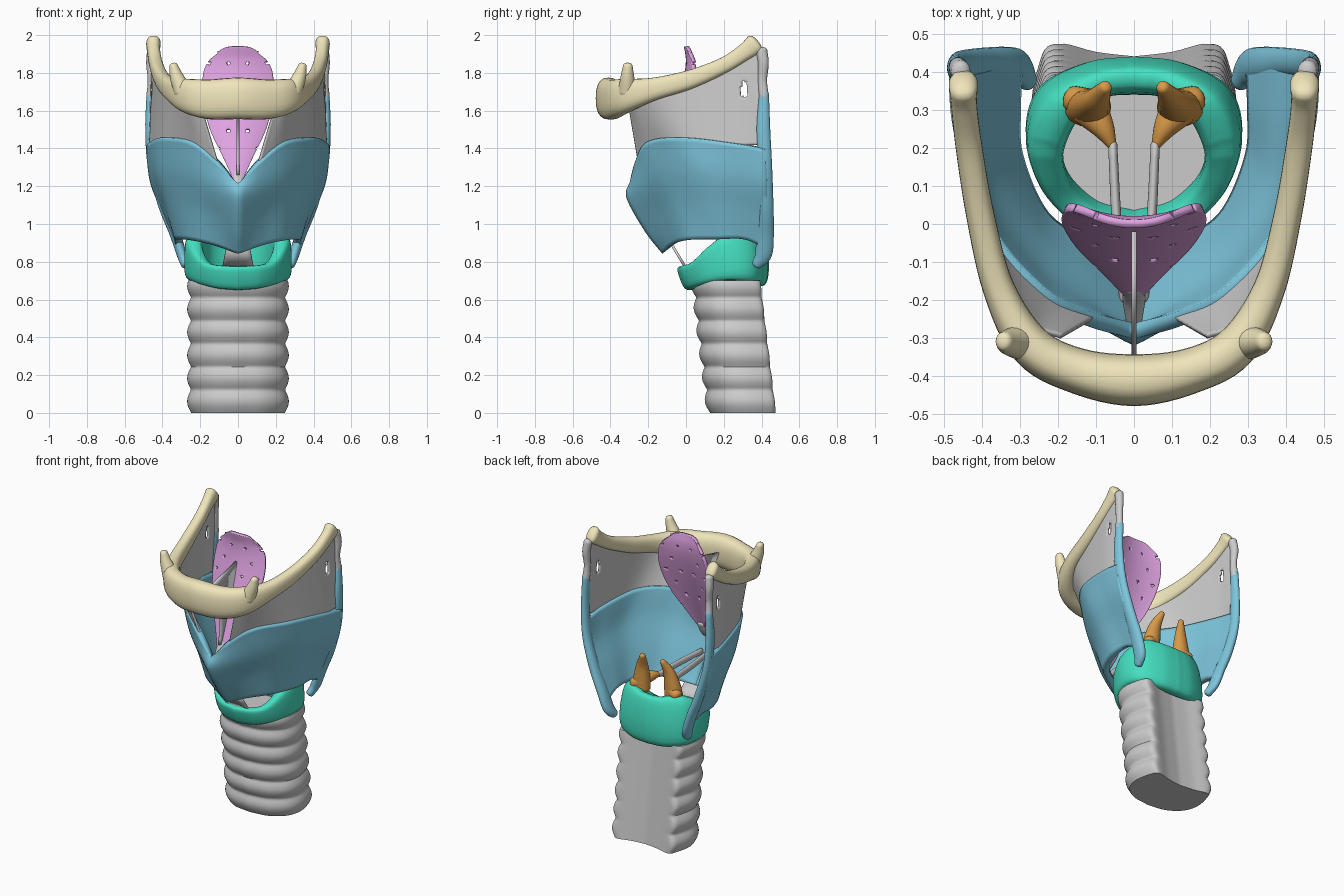
import bpy, bmesh, math
from mathutils import Vector

if "Cube" in bpy.data.objects:
    bpy.data.objects.remove(bpy.data.objects["Cube"])

COL = {"bone": (.87, .79, .5, 1), "blue": (.21, .57, .73, 1), "teal": (.06, .75, .54, 1),
       "orange": (.69, .32, .064, 1), "pink": (.75, .37, .77, 1)}
MAT = {}
for key, c in COL.items():
    MAT[key] = bpy.data.materials.new(key)
    MAT[key].diffuse_color = c


def spline(pts, n):
    """Catmull-Rom curve through points of any dimension, n samples per span."""
    p = [Vector(q) for q in pts]
    p = [p[0] * 2 - p[1]] + p + [p[-1] * 2 - p[-2]]
    out = []
    for i in range(1, len(p) - 2):
        a, b, c, d = p[i - 1:i + 3]
        for k in range(n):
            t = k / n
            out.append((b * 2 + (c - a) * t + (a * 2 - b * 5 + c * 4 - d) * t * t
                        + (b * 3 - a - c * 3 + d) * t ** 3) * .5)
    return out + [p[-2]]


def skin(name, rows, col=None, around=False, loop=False, caps=(), mirror=False, thick=0, hole=None, angle=60):
    """Quads between rows of points; optional closing, caps, mirror and thickness."""
    bm = bmesh.new()
    g = [[bm.verts.new(p[:3]) for p in r] for r in rows]
    n, m = len(g), len(g[0])
    for i in range(n if loop else n - 1):
        for j in range(m if around else m - 1):
            q = (g[i][j], g[i][(j + 1) % m], g[(i + 1) % n][(j + 1) % m], g[(i + 1) % n][j])
            if hole and hole((q[0].co + q[2].co) / 2):
                continue
            bm.faces.new(q)
    for c in caps:
        bm.faces.new(g[c])
    bmesh.ops.recalc_face_normals(bm, faces=bm.faces)
    me = bpy.data.meshes.new(name)
    bm.to_mesh(me)
    bm.free()
    ob = bpy.data.objects.new(name, me)
    bpy.context.collection.objects.link(ob)
    if col:
        me.materials.append(MAT[col])
    if mirror:
        ob.modifiers.new("mirror", 'MIRROR')
    if thick:
        s = ob.modifiers.new("thickness", 'SOLIDIFY')
        s.thickness, s.offset = thick, 0
    bpy.ops.object.select_all(action='DESELECT')
    bpy.context.view_layer.objects.active = ob
    ob.select_set(True)
    bpy.ops.object.shade_smooth_by_angle(angle=math.radians(angle))
    return ob


def sweep(name, pts, col=None, ref=(0, 0, 1), n=6, sides=20, power=1.0, **kw):
    """Elliptic tube with rounded ends; each point is x, y, z, side radius, up radius."""
    s = spline(pts, n)
    c = [Vector(p[:3]) for p in s]
    rows = []

    def ring(i, scale=1, shift=0):
        t = (c[min(i + 1, len(c) - 1)] - c[max(i - 1, 0)]).normalized()
        side = t.cross(Vector(ref)).normalized()
        up = side.cross(t)
        r = []
        for k in range(sides):
            a = 2 * math.pi * k / sides
            u, v = math.cos(a), math.sin(a)
            u, v = math.copysign(abs(u) ** power, u), math.copysign(abs(v) ** power, v)
            r.append(c[i] + t * shift + side * u * s[i][3] * scale + up * v * s[i][4] * scale)
        rows.append(r)

    ends = [math.radians(d) for d in (80, 60, 35)]
    for a in ends:
        ring(0, math.cos(a), -min(s[0][3:]) * .6 * math.sin(a))
    for i in range(len(c)):
        ring(i)
    for a in reversed(ends):
        ring(len(c) - 1, math.cos(a), min(s[-1][3:]) * .6 * math.sin(a))
    return skin(name, rows, col, around=True, caps=(0, -1), **kw)


# Trachea: D-shaped tube leaning back, ribbed by cartilage rings, flat behind
half = spline([(0, .118), (.13, .14), (.225, .21), (.258, .31), (.24, .42), (.205, .475), (.1, .452), (0, .44)], 5)
plan = half + [Vector((-p.x, p.y)) for p in half[-2:0:-1]]
rows = []
for i in range(73):
    z = .7 * i / 72
    w = abs(math.sin(math.pi * z / .122)) * .021 - .01
    row = []
    for p in plan:
        k = 1 if p.y < .4 else max(0, min(1, (abs(p.x) - .15) / .06))
        d = Vector((p.x, min(p.y - .3, .06)))
        q = p + d.normalized() * w * k
        row.append((q.x, q.y - .12 * z, z))
    rows.append(row)
skin("trachea", rows, around=True, caps=(0, -1), angle=50)

# Cricoid: signet ring, low arch in front and tall plate behind
outer = spline([(0, -.04), (.13, -.01), (.24, .09), (.288, .24), (.255, .36), (.13, .425), (0, .44)], 8)
inner = spline([(0, .025), (.1, .05), (.17, .12), (.185, .2), (.15, .285), (.08, .332), (0, .34)], 8)
prof = spline([(0, .775), (.15, .80), (.35, .88), (.6, .96), (.85, 1.01), (1, .99)], 12)
rows = []
for po, pi in zip(outer, inner):
    k = (po.y + .04) / .48
    top = min(prof, key=lambda p: abs(p.x - k)).y
    bot = .65 + .16 * k * (1 - k) + .02 * k
    row = []
    for j in range(20):
        b = 2 * math.pi * j / 20
        u = math.copysign(abs(math.cos(b)) ** .6, math.cos(b))
        v = math.copysign(abs(math.sin(b)) ** .6, math.sin(b))
        q = pi.lerp(po, (u + 1) / 2)
        x = q.x * (1 - .17 * (v + 1) * max(0, k - .5))
        y = q.y - (1 - k) * .022 * (v - .3) - .02 * k * max(0, v) * max(0, u)
        row.append((x, y, (top + bot) / 2 + v * (top - bot) / 2))
    rows.append(row)
skin("cricoid_cartilage", rows, "teal", around=True, mirror=True)

# Thyroid shield: control columns from the front midline to the back edge
cols = [[(0, -.11, .855), (0, -.2, .97), (0, -.295, 1.14), (0, -.28, 1.21)],
        [(.12, -.06, .895), (.12, -.135, 1.05), (.125, -.215, 1.2), (.115, -.25, 1.34)],
        [(.24, .02, .92), (.255, -.04, 1.1), (.27, -.115, 1.28), (.24, -.19, 1.44)],
        [(.31, .18, .925), (.35, .12, 1.1), (.395, .07, 1.28), (.385, -.02, 1.46)],
        [(.315, .31, .925), (.37, .3, 1.08), (.43, .28, 1.25), (.455, .25, 1.43)],
        [(.31, .42, .88), (.375, .43, 1.05), (.445, .43, 1.22), (.468, .42, 1.4)]]
fine = [spline(c, 8) for c in cols]
rows = [spline([c[j] for c in fine], 8) for j in range(len(fine[0]))]
skin("thyroid_cartilage", rows, "blue", mirror=True, thick=.04)
sweep("thyroid_horns", [(.462, .413, 1.69, .022, .026), (.468, .41, 1.5, .023, .036), (.452, .42, 1.3, .025, .036),
      (.395, .425, 1.1, .028, .038), (.335, .42, .95, .028, .045), (.298, .41, .84, .027, .045),
      (.278, .375, .785, .024, .028)], "blue", ref=(0, 1, 0), mirror=True)

# Hyoid: horseshoe bone with long back horns and small upright horns
arm = [(.15, -.385, 1.66, .06, .105), (.27, -.32, 1.68, .056, .09), (.355, -.17, 1.715, .042, .06),
       (.403, .02, 1.765, .037, .05), (.433, .2, 1.84, .035, .042), (.446, .31, 1.91, .034, .045),
       (.448, .365, 1.953, .038, .055)]
left = [(-p[0],) + p[1:] for p in reversed(arm)]
sweep("hyoid_bone", left + [(0, -.41, 1.665, .068, .11)] + arm, "bone", sides=24, power=.8)
sweep("hyoid_small_horns", [(.29, -.31, 1.70, .05, .05), (.325, -.31, 1.78, .036, .036), (.342, -.308, 1.84, .022, .025)],
      "bone", ref=(0, 1, 0), mirror=True)

# Epiglottis: leaf curling back at its sides, with staggered pits
leaf = spline([(1.22, -.19, .015), (1.35, -.14, .075), (1.5, -.085, .145), (1.65, -.035, .182),
               (1.78, .0, .182), (1.87, .01, .155), (1.94, .0, .1)], 16)
rows = [[(w * u / 24, y + .04 * (w / .19) * (u / 24) ** 2, z - .2 * max(0, z - 1.8) * (u / 24) ** 4)
         for u in range(-24, 25)] for z, y, w in leaf]


def pit(p):
    r = round((p.z - 1.4) / .09)
    o = .05 if r % 2 else 0
    dx = (p.x - o) - .1 * round((p.x - o) / .1)
    return p.z > 1.36 and abs(p.x) > .02 and math.hypot(dx, p.z - 1.4 - .09 * r) < .009


skin("epiglottis", rows, "pink", thick=.022, hole=pit)

# Arytenoids: pyramids with a forward and a sideways process
sweep("arytenoid_bodies", [(.122, .305, .985, .062, .05), (.114, .31, 1.06, .054, .045), (.1, .325, 1.15, .038, .032),
      (.075, .36, 1.23, .017, .017)], "orange", ref=(0, 1, 0), mirror=True)
sweep("arytenoid_front_processes", [(.115, .3, 1.04, .05, .045), (.08, .25, 1.05, .03, .032), (.055, .2, 1.05, .01, .014)],
      "orange", mirror=True)
sweep("arytenoid_side_processes", [(.11, .31, 1.03, .045, .045), (.163, .33, 1.01, .034, .034)], "orange", mirror=True)

# Vocal ligaments
sweep("vocal_ligaments", [(.056, .21, 1.05, .012, .02), (.045, .0, 1.055, .013, .022), (.025, -.2, 1.06, .013, .02)],
      mirror=True)

# Membrane between hyoid and thyroid, with a small side opening
low = spline([(.11, -.25, 1.33), (.24, -.19, 1.43), (.385, -.02, 1.45), (.455, .25, 1.42), (.465, .4, 1.42)], 14)
high = spline([(.19, -.295, 1.6), (.27, -.26, 1.64), (.36, -.12, 1.71), (.432, .2, 1.82), (.45, .385, 1.93)], 14)
rows = [[a.lerp(b, k / 36) for a, b in zip(low, high)] for k in range(37)]
skin("thyrohyoid_membrane", rows, mirror=True, thick=.014,
     hole=lambda p: ((p.y - .31) / .018) ** 2 + ((p.z - 1.71) / .045) ** 2 < 1)
sweep("side_ligaments", [(.462, .413, 1.67, .024, .026), (.458, .405, 1.76, .02, .024), (.462, .41, 1.85, .024, .028),
      (.455, .40, 1.92, .026, .03)], ref=(0, 1, 0), mirror=True)

# Midline ligaments around the epiglottis and below the thyroid
rows = [spline([(0, -.18, 1.26), (0, -.085, 1.5), (0, -.02, 1.76)], 6),
        spline([(0, -.2, 1.26), (0, -.2, 1.48), (0, -.35, 1.68)], 6)]
skin("midline_ligament", rows, thick=.014)
sweep("epiglottis_stem", [(0, -.165, 1.27, .03, .018), (0, -.2, 1.2, .03, .018), (0, -.26, 1.14, .02, .018)])
rows = [[(x, -.075 + .1 * x * x, .89), (x * 1.4, .0, .765)] for x in (-.06, -.03, 0, .03, .06)]
skin("cricothyroid_ligament", rows, thick=.014)

for m in bpy.data.materials:
    if m.users and not m.is_grease_pencil:
        m.use_nodes = True
        m.node_tree.nodes["Principled BSDF"].inputs["Base Color"].default_value = m.diffuse_color
